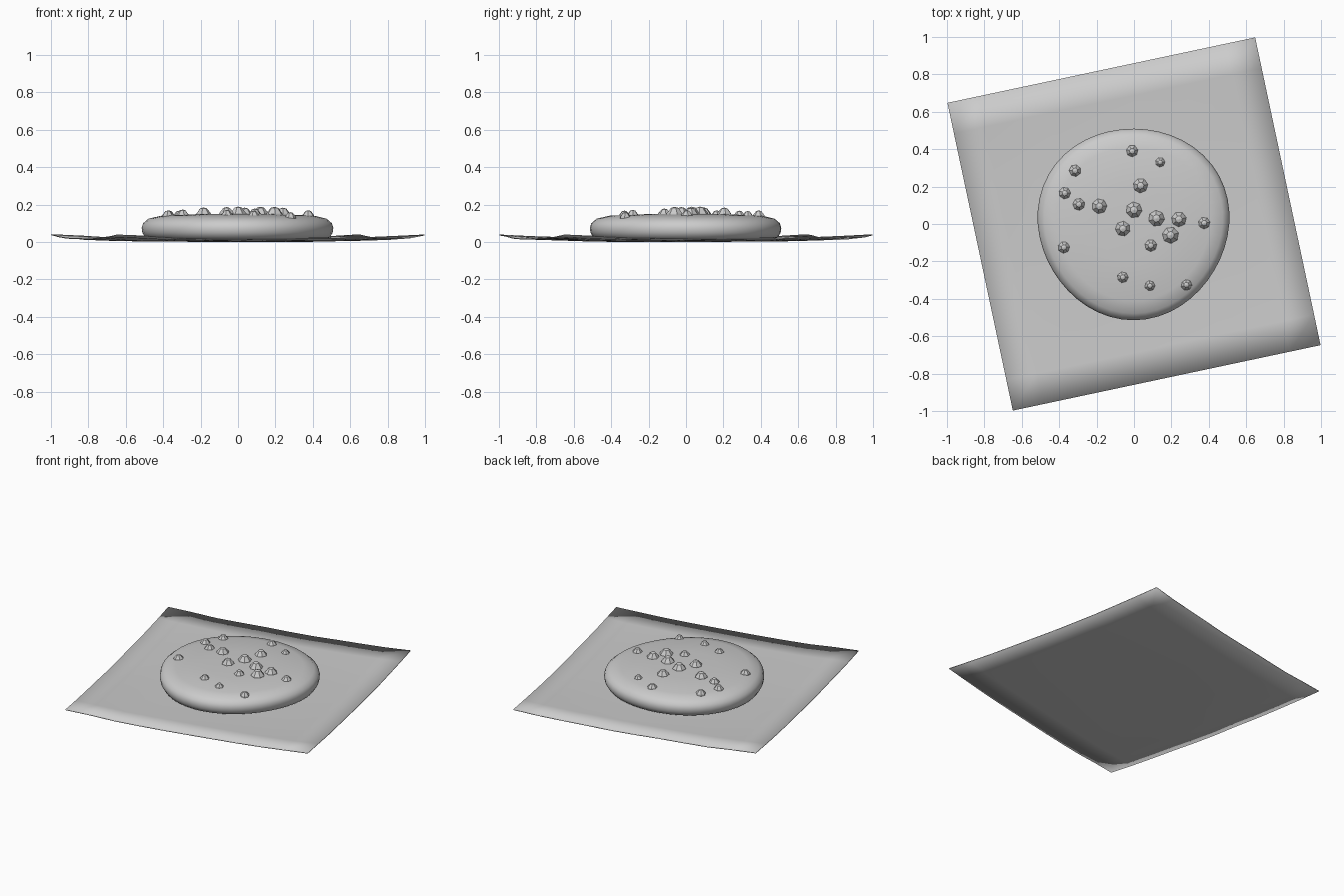
import bpy, bmesh, math, random
from mathutils import Matrix, noise, Vector

if "Cube" in bpy.data.objects:
    bpy.data.objects.remove(bpy.data.objects["Cube"])

random.seed(4)
grey = bpy.data.materials.new("plain grey")
grey.diffuse_color = (0.6, 0.6, 0.6, 1)
grey.use_nodes = True
grey.node_tree.nodes["Principled BSDF"].inputs["Base Color"].default_value = grey.diffuse_color


def make(name, bm, smooth):
    bmesh.ops.recalc_face_normals(bm, faces=bm.faces)
    me = bpy.data.meshes.new(name)
    bm.to_mesh(me)
    bm.free()
    for p in me.polygons:
        p.use_smooth = smooth
    me.materials.append(grey)
    ob = bpy.data.objects.new(name, me)
    bpy.context.collection.objects.link(ob)
    return ob


def lathe(bm, profile, sides, radius, turn=0.0, origin=(0, 0, 0)):
    """Rings of (radius fraction, z), closed by a point at both ends."""
    o = Vector(origin)
    rings = []
    for f, z in profile[1:-1]:
        ring = []
        for i in range(sides):
            a = turn + 2 * math.pi * i / sides
            r = f * radius(a)
            ring.append(bm.verts.new(o + Vector((r * math.cos(a), r * math.sin(a), z))))
        rings.append(ring)
    first = bm.verts.new(o + Vector((0, 0, profile[0][1])))
    last = bm.verts.new(o + Vector((0, 0, profile[-1][1])))
    for i in range(sides):
        j = (i + 1) % sides
        bm.faces.new((first, rings[0][j], rings[0][i]))
        bm.faces.new((last, rings[-1][i], rings[-1][j]))
        for lo, hi in zip(rings, rings[1:]):
            bm.faces.new((lo[i], lo[j], hi[j], hi[i]))


# Paper: thin turned square sheet, corners lifted, soft rim shading
HALF, THICK = 0.841, 0.005
bm = bmesh.new()
bmesh.ops.create_grid(bm, x_segments=10, y_segments=10, size=HALF)
bmesh.ops.transform(bm, matrix=Matrix.Rotation(math.radians(12), 4, 'Z'), verts=bm.verts)
for v in bm.verts:
    r = v.co.length / (HALF * math.sqrt(2))
    v.co.z = 0.004 + 0.036 * r ** 3 + 0.006 * r * noise.noise(Vector((v.co.x * 4, v.co.y * 4, 0.3)))
low = min(v.co.z for v in bm.verts)
for v in bm.verts:
    v.co.z -= low
top = bmesh.ops.extrude_face_region(bm, geom=bm.faces[:], use_keep_orig=True)
for v in top["geom"]:
    if isinstance(v, bmesh.types.BMVert):
        v.co.z += THICK
make("paper_sheet", bm, True)

# Cookie: slightly uneven rounded disc
def cookie_radius(a):
    return (0.512 + 0.010 * math.cos(3 * (a - math.radians(30)))
            + 0.008 * math.cos(a - math.radians(110)))


dome = [(1.0, 0.075), (0.985, 0.1), (0.93, 0.124), (0.8, 0.14), (0.4, 0.149), (0, 0.152)]
bm = bmesh.new()
lathe(bm, [(0, 0.012), (0.9, 0.012), (0.965, 0.025), (0.993, 0.05)] + dome, 48, cookie_radius)
make("cookie", bm, True)


def cookie_top(x, y):
    f = math.hypot(x, y) / cookie_radius(math.atan2(y, x))
    for (f1, z1), (f0, z0) in zip(dome, dome[1:]):
        if f0 <= f <= f1:
            return z0 + (z1 - z0) * (f - f0) / (f1 - f0)
    return 0.1


# Chips: faceted blunt cones sunk into the cookie (x, y, radius)
chips = [(-.01, .39, .033), (.14, .33, .027), (-.315, .285, .033), (.035, .205, .041),
         (-.37, .165, .033), (-.295, .105, .034), (-.185, .095, .042), (0, .075, .045),
         (.12, .03, .045), (.24, .025, .042), (-.06, -.025, .042), (.195, -.06, .046),
         (.375, .005, .033), (-.375, -.125, .033), (.09, -.115, .034), (-.06, -.285, .031),
         (.085, -.33, .029), (.28, -.325, .031)]
bm = bmesh.new()
for x, y, r in chips:
    h = 0.85 * r
    lathe(bm, [(0, -0.012), (1, -0.012), (0.95, 0.1 * h), (0.45, 0.85 * h), (0, h)],
          7, lambda a: r, random.uniform(0, 1), (x, y, cookie_top(x, y)))
make("chips", bm, False)
